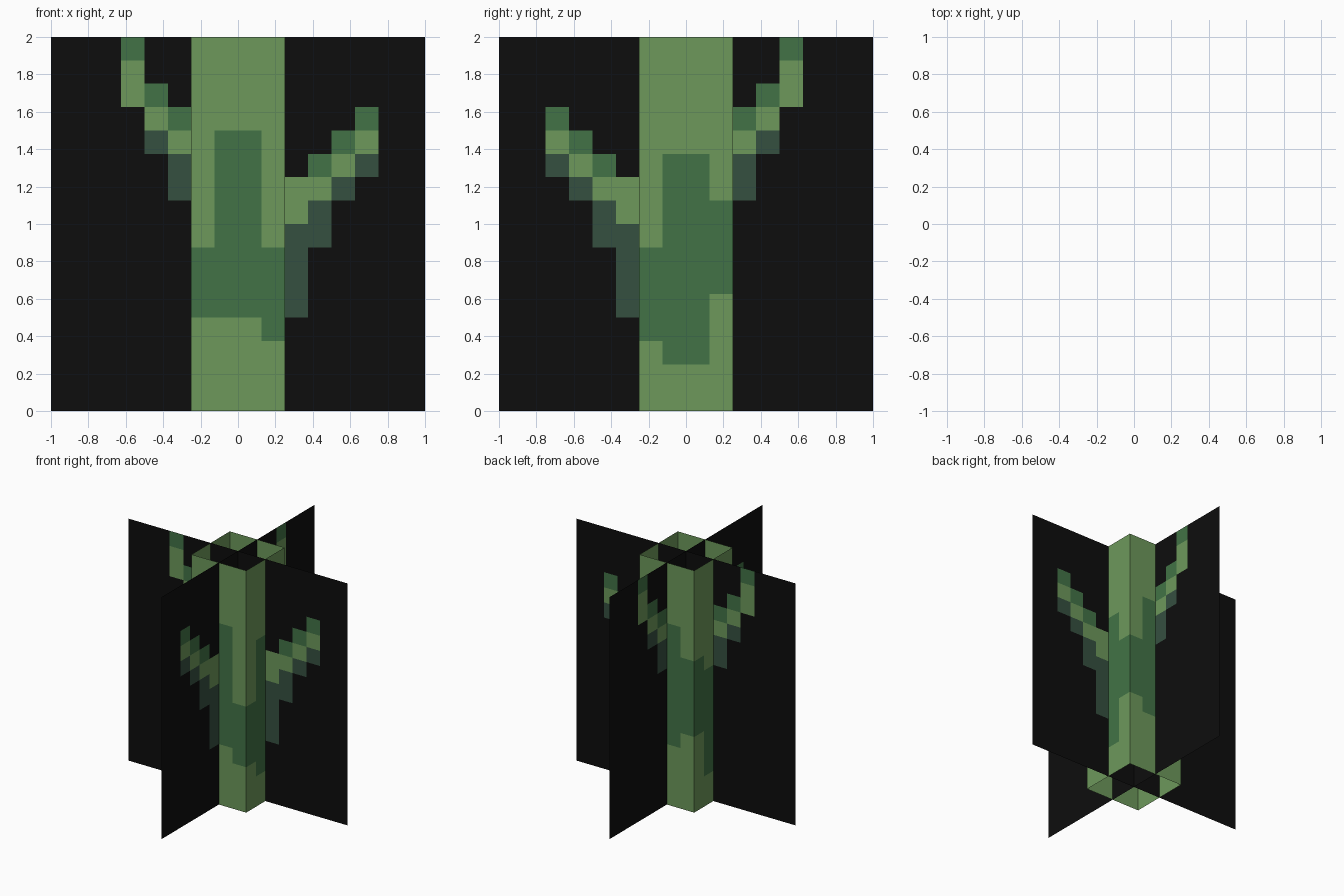
import bpy, bmesh, math

if "Cube" in bpy.data.objects:
    bpy.data.objects.remove(bpy.data.objects["Cube"])

PX = 0.125  # size of one colour square


def material(name, rgb):
    m = bpy.data.materials.new(name)
    m.diffuse_color = (*rgb, 1)
    m.use_nodes = True
    m.node_tree.nodes["Principled BSDF"].inputs["Base Color"].default_value = m.diffuse_color
    return m


LIGHT, GREEN, DARK, BLACK = range(4)
MATS = [
    material("light_green", (0.153, 0.314, 0.105)),
    material("mid_green", (0.054, 0.171, 0.061)),
    material("dark_green", (0.036, 0.080, 0.051)),
    material("black", (0.004, 0.004, 0.004)),
]

# Branch colours: column -> (colour, lowest row, row above the top)
BRANCHES = {
    -5: [(LIGHT, 13, 15), (GREEN, 15, 16)],
    -4: [(DARK, 11, 12), (LIGHT, 12, 13), (GREEN, 13, 14)],
    -3: [(DARK, 9, 11), (LIGHT, 11, 12), (GREEN, 12, 13)],
    2: [(DARK, 4, 8), (LIGHT, 8, 10)],
    3: [(DARK, 7, 9), (LIGHT, 9, 10), (GREEN, 10, 11)],
    4: [(DARK, 9, 10), (LIGHT, 10, 11), (GREEN, 11, 12)],
    5: [(DARK, 10, 11), (LIGHT, 11, 12), (GREEN, 12, 13)],
}

# Green band on each trunk side: (low, high) row per column, left to right from outside
BANDS = {
    "front": [(4, 7), (4, 12), (4, 12), (3, 7)],
    "right": [(3, 7), (2, 11), (2, 11), (5, 9)],
    "back": [(5, 9), (4, 12), (4, 12), (5, 10)],
    "left": [(5, 10), (2, 9), (2, 9), (4, 7)],
}


def branch_colour(col, row):
    for colour, low, high in BRANCHES.get(col, []):
        if low <= row < high:
            return colour
    return BLACK


def panel(bm, cols, colour_at, place):
    """Upright panel of squares; place maps (across, up) to a 3D point."""
    for c in cols:
        for r in range(16):
            pts = [(c, r), (c + 1, r), (c + 1, r + 1), (c, r + 1)]
            f = bm.faces.new([bm.verts.new(place(a * PX, b * PX)) for a, b in pts])
            f.material_index = colour_at(c, r)


def finish(bm, name):
    bmesh.ops.remove_doubles(bm, verts=bm.verts, dist=0.001)
    mesh = bpy.data.meshes.new(name)
    bm.to_mesh(mesh)
    bm.free()
    for m in MATS:
        mesh.materials.append(m)
    bpy.context.collection.objects.link(bpy.data.objects.new(name, mesh))


# Two crossed sheets carrying the branches
bm = bmesh.new()
panel(bm, range(-8, 8), branch_colour, lambda a, z: (a, 0, z))
finish(bm, "branch_sheet_across")
bm = bmesh.new()
panel(bm, range(-8, 8), branch_colour, lambda a, z: (0, -a, z))
finish(bm, "branch_sheet_along")

# Open square trunk, one side per quarter turn
bm = bmesh.new()
for i, side in enumerate(("front", "right", "back", "left")):
    cs, sn = round(math.cos(i * math.pi / 2)), round(math.sin(i * math.pi / 2))
    band = BANDS[side]
    panel(bm, range(-2, 2),
          lambda c, r: GREEN if band[c + 2][0] <= r < band[c + 2][1] else LIGHT,
          lambda a, z: (a * cs + 0.25 * sn, a * sn - 0.25 * cs, z))
finish(bm, "trunk")
